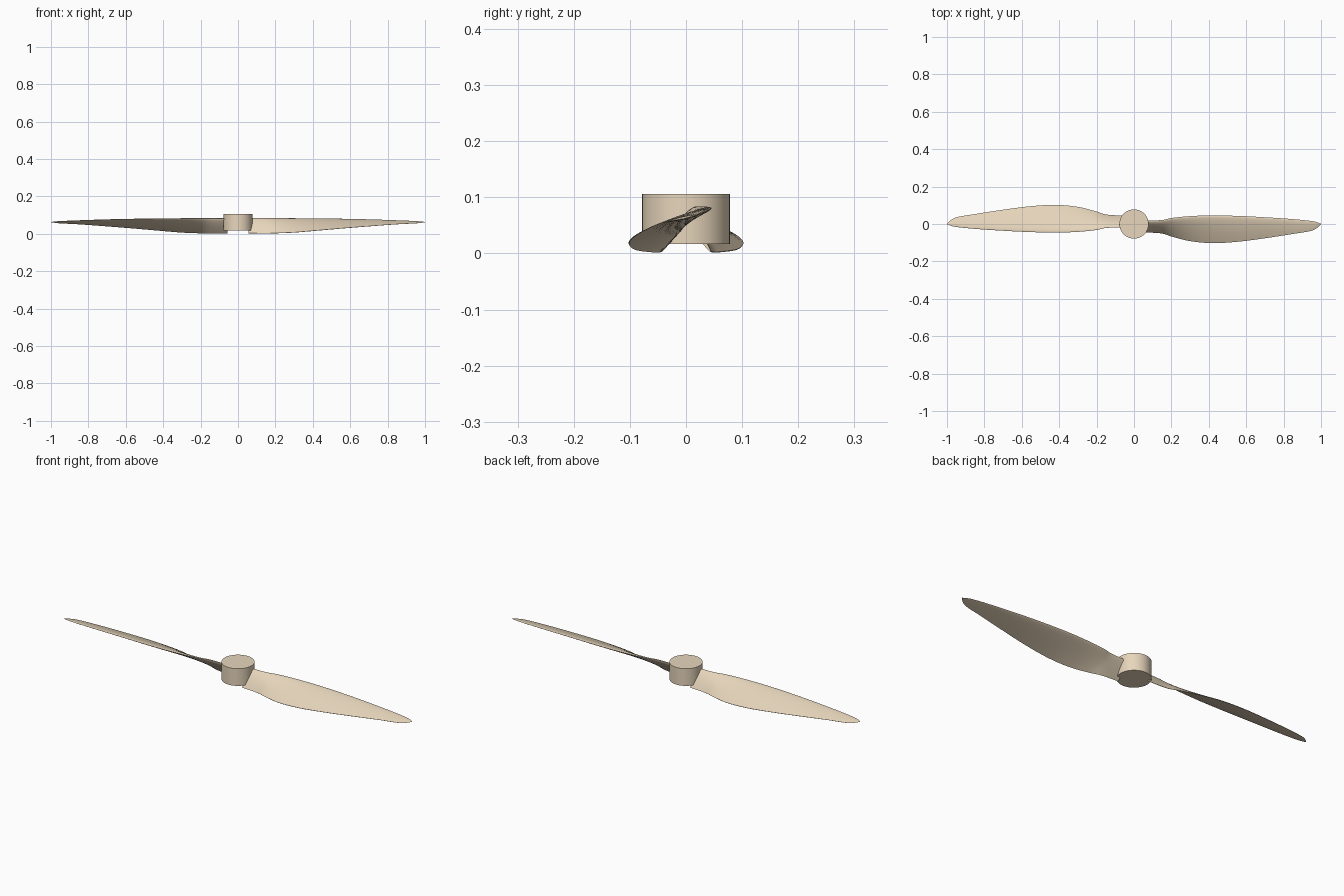
import bpy, bmesh, math
from mathutils import Vector, Matrix

if "Cube" in bpy.data.objects:
    bpy.data.objects.remove(bpy.data.objects["Cube"])

# Blade stations: x, leading edge y/z, trailing edge y/z, thickness
STATIONS = [
    (0.055, 0.018, 0.083, -0.044, 0.003, 0.014),
    (0.150, 0.021, 0.083, -0.050, 0.002, 0.014),
    (0.200, 0.032, 0.083, -0.066, 0.003, 0.014),
    (0.300, 0.042, 0.082, -0.091, 0.007, 0.014),
    (0.420, 0.046, 0.081, -0.102, 0.017, 0.014),
    (0.560, 0.043, 0.079, -0.094, 0.029, 0.012),
    (0.700, 0.036, 0.076, -0.076, 0.040, 0.010),
    (0.850, 0.026, 0.071, -0.053, 0.051, 0.007),
    (0.950, 0.016, 0.067, -0.036, 0.056, 0.005),
    (0.980, 0.009, 0.065, -0.020, 0.059, 0.003),
    (1.000, 0.001, 0.063, -0.002, 0.062, 0.001),
]
CHORD_STEPS = 12
SUB = 4


def smooth_stations():
    """Catmull-Rom style refinement of the station table."""
    n = len(STATIONS)

    def slope(i, k):
        a, b = STATIONS[max(i - 1, 0)], STATIONS[min(i + 1, n - 1)]
        return (b[k] - a[k]) / (b[0] - a[0])

    rows = []
    for i in range(n - 1):
        p, q = STATIONS[i], STATIONS[i + 1]
        h = q[0] - p[0]
        for s in range(SUB):
            t = s / SUB
            h00, h10 = 2*t**3 - 3*t**2 + 1, t**3 - 2*t**2 + t
            h01, h11 = -2*t**3 + 3*t**2, t**3 - t**2
            rows.append([h00*p[k] + h10*h*slope(i, k) + h01*q[k] + h11*h*slope(i + 1, k)
                         for k in range(6)])
    return rows + [list(STATIONS[-1])]


def section(row):
    """Airfoil ring between the leading and trailing edge."""
    x, ly, lz, ty, tz, thick = row
    le, te = Vector((x, ly, lz)), Vector((x, ty, tz))
    d = te - le
    normal = Vector((0, d.z, -d.y)).normalized()
    half = []
    for i in range(CHORD_STEPS + 1):
        u = (1 - math.cos(math.pi * i / CHORD_STEPS)) / 2
        half.append((u, 2.6 * thick * math.sqrt(u) * (1 - u) / 2 + 0.06 * thick * u))
    upper = [le + d * u + normal * w * 1.25 for u, w in half]
    lower = [le + d * u - normal * w * 0.75 for u, w in half[1:]]
    return upper + lower[::-1]


def finish(bm, name, angle):
    bmesh.ops.recalc_face_normals(bm, faces=bm.faces)
    mesh = bpy.data.meshes.new(name)
    bm.to_mesh(mesh)
    bm.free()
    mesh.materials.append(mat)
    obj = bpy.data.objects.new(name, mesh)
    bpy.context.collection.objects.link(obj)
    bpy.ops.object.select_all(action='DESELECT')
    obj.select_set(True)
    bpy.context.view_layer.objects.active = obj
    bpy.ops.object.shade_smooth_by_angle(angle=math.radians(angle))
    return obj


def make_blade(name, turn):
    bm = bmesh.new()
    rings = [[bm.verts.new(p) for p in section(r)] for r in smooth_stations()]
    for a, b in zip(rings, rings[1:]):
        for i in range(len(a)):
            j = (i + 1) % len(a)
            bm.faces.new((a[i], a[j], b[j], b[i]))
    bm.faces.new(rings[0])
    bm.faces.new(rings[-1])
    bm.transform(Matrix.Rotation(turn, 4, 'Z'))
    return finish(bm, name, 50)


mat = bpy.data.materials.new("pale_wood")
mat.diffuse_color = (0.80, 0.67, 0.50, 1)
mat.use_nodes = True
mat.node_tree.nodes["Principled BSDF"].inputs["Base Color"].default_value = mat.diffuse_color

# Hub
bm = bmesh.new()
bmesh.ops.create_cone(bm, cap_ends=True, segments=64, radius1=0.078, radius2=0.078,
                      depth=0.089, matrix=Matrix.Translation((0, 0, 0.0615)))
finish(bm, "hub", 40)

# Two opposite twisted blades
make_blade("blade_right", 0)
make_blade("blade_left", math.pi)
